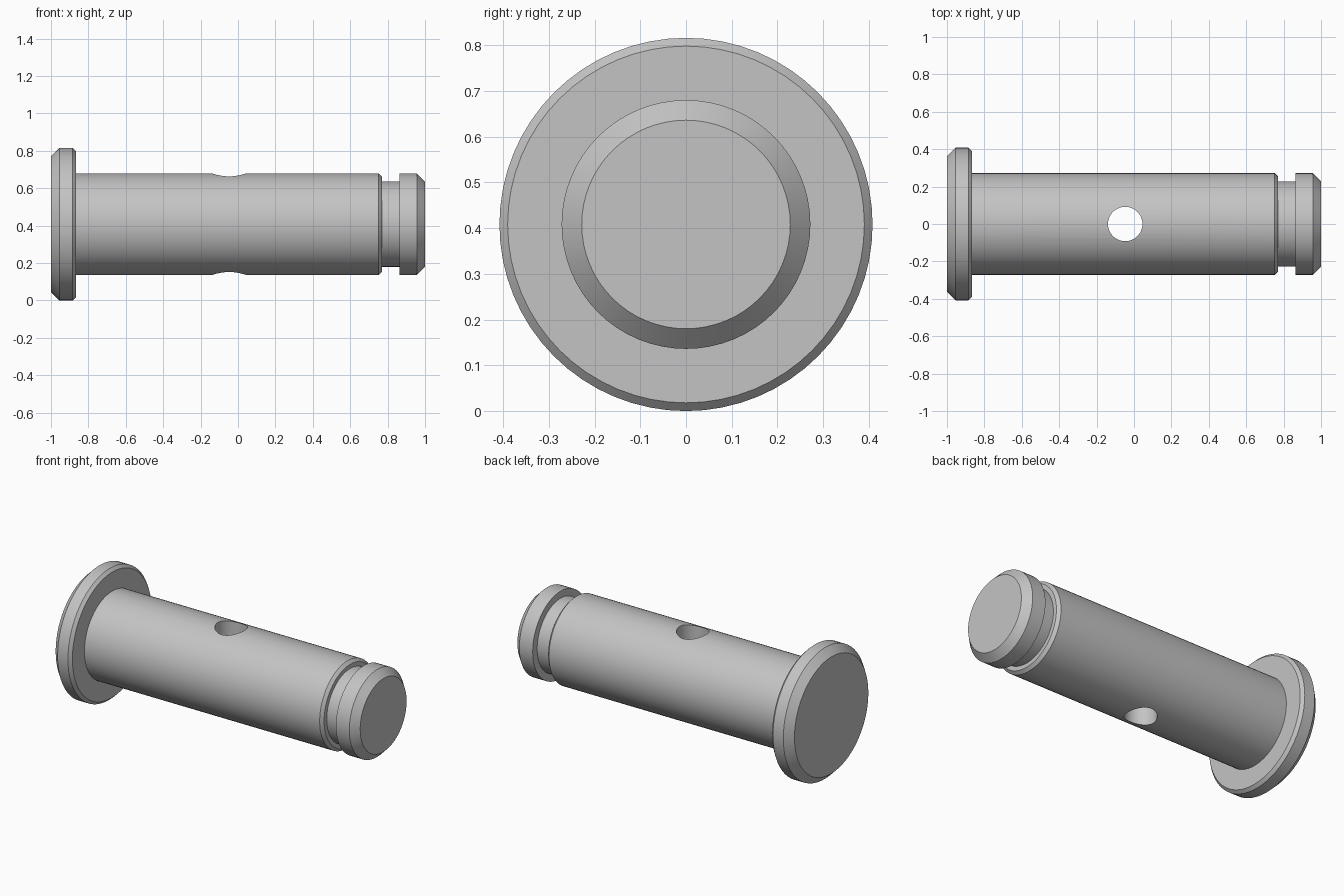
import bpy, bmesh, math
from mathutils import Matrix, Vector

cube = bpy.data.objects.get("Cube")
if cube:
    bpy.data.objects.remove(cube, do_unlink=True)

HEAD_R, SHAFT_R, GROOVE_R = 0.408, 0.272, 0.228
AXIS_Z = HEAD_R
SEGMENTS = 64

# Plain grey steel
steel = bpy.data.materials.new("grey_steel")
steel.use_nodes = True
colour = (0.55, 0.55, 0.55, 1)
steel.diffuse_color = colour
steel.node_tree.nodes["Principled BSDF"].inputs["Base Color"].default_value = colour


def make_object(name, bm):
    bmesh.ops.recalc_face_normals(bm, faces=bm.faces)
    mesh = bpy.data.meshes.new(name)
    bm.to_mesh(mesh)
    bm.free()
    mesh.materials.append(steel)
    obj = bpy.data.objects.new(name, mesh)
    bpy.context.collection.objects.link(obj)
    return obj


# Turned pin: (x, radius) from the chamfered head to the grooved tip
profile = [
    (-1.0, HEAD_R - 0.045), (-0.955, HEAD_R), (-0.884, HEAD_R),
    (-0.866, HEAD_R - 0.018), (-0.866, SHAFT_R),
    (0.752, SHAFT_R), (0.77, SHAFT_R - 0.018), (0.77, GROOVE_R),
    (0.864, GROOVE_R), (0.864, SHAFT_R),
    (0.956, SHAFT_R), (1.0, GROOVE_R),
]
bm = bmesh.new()
verts = [bm.verts.new((x, 0, AXIS_Z + r)) for x, r in profile]
edges = [bm.edges.new(pair) for pair in zip(verts, verts[1:])]
bmesh.ops.spin(bm, geom=verts + edges, cent=(0, 0, AXIS_Z), axis=(1, 0, 0),
               angle=math.tau, steps=SEGMENTS)
bmesh.ops.remove_doubles(bm, verts=bm.verts, dist=0.0001)
bmesh.ops.holes_fill(bm, edges=[e for e in bm.edges if e.is_boundary], sides=0)
pin = make_object("clevis_pin", bm)

# Cross hole drilled straight down through the shaft
bm = bmesh.new()
bmesh.ops.create_cone(bm, cap_ends=True, segments=48, radius1=0.092, radius2=0.092,
                      depth=1, matrix=Matrix.Translation(Vector((-0.047, 0, AXIS_Z))))
drill = make_object("hole_cutter", bm)
drill.hide_render = True

cut = pin.modifiers.new("cross_hole", 'BOOLEAN')
cut.operation = 'DIFFERENCE'
cut.solver = 'EXACT'
cut.object = drill

bpy.ops.object.select_all(action='DESELECT')
pin.select_set(True)
bpy.context.view_layer.objects.active = pin
bpy.ops.object.modifier_apply(modifier=cut.name)
bpy.data.objects.remove(drill, do_unlink=True)

# Smooth round walls, crisp chamfers
bpy.ops.object.shade_smooth_by_angle(angle=math.radians(30))
